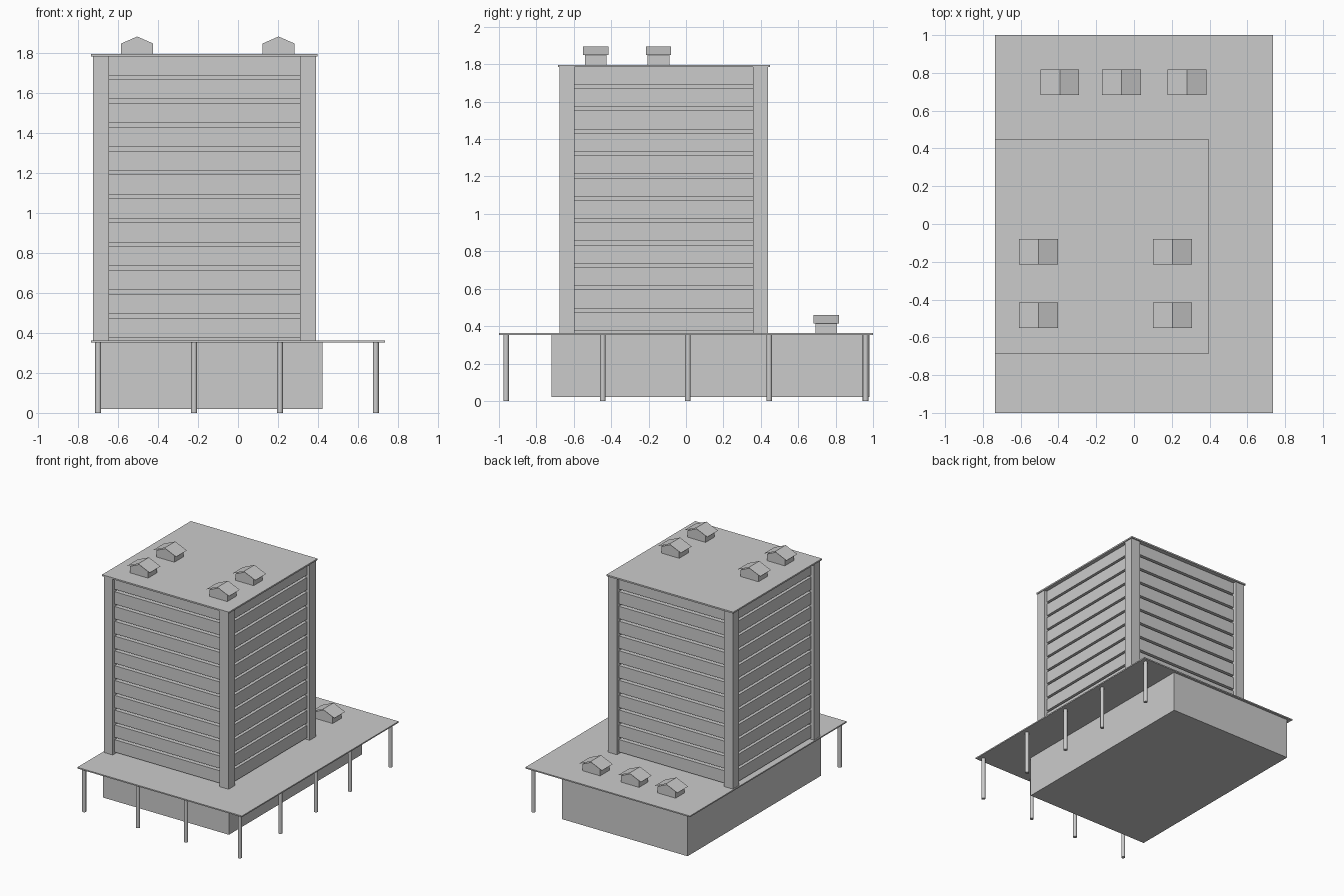
import bpy
import bmesh

cube = bpy.data.objects.get("Cube")
if cube:
    bpy.data.objects.remove(cube, do_unlink=True)

# One plain colour for the whole building
GREY = (0.6, 0.6, 0.6, 1)
grey = bpy.data.materials.new("light_grey")
grey.use_nodes = True
grey.diffuse_color = GREY
grey.node_tree.nodes["Principled BSDF"].inputs["Base Color"].default_value = GREY


def mesh_object(name, verts, faces):
    mesh = bpy.data.meshes.new(name)
    mesh.from_pydata(verts, [], faces)
    mesh.materials.append(grey)
    obj = bpy.data.objects.new(name, mesh)
    bpy.context.collection.objects.link(obj)
    return obj


def prism(name, profile, y0, y1):
    """Extrude an x-z profile along y."""
    n = len(profile)
    verts = [(x, y, z) for y in (y0, y1) for x, z in profile]
    faces = [tuple(range(n)), tuple(reversed(range(n, 2 * n)))]
    faces += [(i, i + n, (i + 1) % n + n, (i + 1) % n) for i in range(n)]
    return mesh_object(name, verts, faces)


def box(name, x, y, z):
    return prism(name, [(x[0], z[0]), (x[1], z[0]), (x[1], z[1]), (x[0], z[1])], *y)


def column(name, x, y, top, radius=0.015):
    bm = bmesh.new()
    bmesh.ops.create_cone(bm, cap_ends=True, segments=16, radius1=radius,
                          radius2=radius, depth=top)
    bmesh.ops.translate(bm, verts=bm.verts, vec=(x, y, top / 2))
    for face in bm.faces:
        face.smooth = len(face.verts) == 4
    for edge in bm.edges:
        edge.smooth = all(f.smooth for f in edge.link_faces)
    obj = mesh_object(name, [], [])
    bm.to_mesh(obj.data)
    bm.free()


def roof_vent(name, x, y, z):
    """Gabled housing under a thin overhanging roof sheet."""
    w, d = 0.08, 0.058
    prism(name + "_body", [(x - w, z), (x + w, z), (x + w, z + 0.053),
                           (x, z + 0.088), (x - w, z + 0.053)], y - d, y + d)
    e, o = 0.103, 0.068
    verts = [(x + dx, y + dy, z + dz) for dy in (-o, o)
             for dx, dz in ((-e, 0.053), (0, 0.098), (e, 0.053))]
    mesh_object(name + "_roof", verts, [(0, 1, 4, 3), (1, 2, 5, 4)])


# Podium: enclosed hall, wide canopy and the columns along two sides
DECK = 0.362
box("podium_hall", (-0.70, 0.423), (-0.72, 0.98), (0.02, 0.353))
box("podium_canopy", (-0.735, 0.735), (-1, 1), (0.352, DECK))
COL_X, COL_Y = 0.69, -0.962
spots = [(x, COL_Y) for x in (-0.70, -0.22, 0.21)]
spots += [(COL_X, y) for y in (COL_Y, -0.445, 0.01, 0.445, 0.96)]
for i, (x, y) in enumerate(spots):
    column(f"column_{i + 1}", x, y, 0.353)

# Tower: recessed core, four corner posts and a flat roof
X0, X1, Y0, Y1 = -0.725, 0.39, -0.677, 0.438
POST, INSET, CORE, TOP = 0.08, 0.025, 0.065, 1.787
box("tower_core", (X0 + CORE, X1 - CORE), (Y0 + CORE, Y1 - CORE), (DECK, TOP))
for xn, xs in (("right", (X0, X0 + POST)), ("left", (X1 - POST, X1))):
    for yn, ys in (("front", (Y0, Y0 + POST)), ("back", (Y1 - POST, Y1))):
        box(f"corner_post_{yn}_{xn}", xs, ys, (DECK, TOP))
box("tower_roof", (X0 - 0.01, X1 + 0.007), (Y0 - 0.008, Y1 + 0.01), (1.785, 1.797))

# Twelve storeys of facade bands on all four sides
for k in range(12):
    z0 = 0.376 + 0.1195 * k
    z = (z0, min(z0 + 0.1, TOP))
    along_x, along_y = (X0 + POST, X1 - POST), (Y0 + POST, Y1 - POST)
    box(f"band_front_{k + 1}", along_x, (Y0 + INSET, Y0 + POST), z)
    box(f"band_back_{k + 1}", along_x, (Y1 - POST, Y1 - INSET), z)
    box(f"band_right_{k + 1}", (X0 + INSET, X0 + POST), along_y, z)
    box(f"band_left_{k + 1}", (X1 - POST, X1 - INSET), along_y, z)

# Vents on the tower roof and on the podium deck
for x in (-0.505, 0.203):
    for y in (-0.483, -0.147):
        roof_vent("tower_vent", x, y, 1.797)
for x in (-0.393, -0.067, 0.281):
    roof_vent("deck_vent", x, 0.75, DECK)
